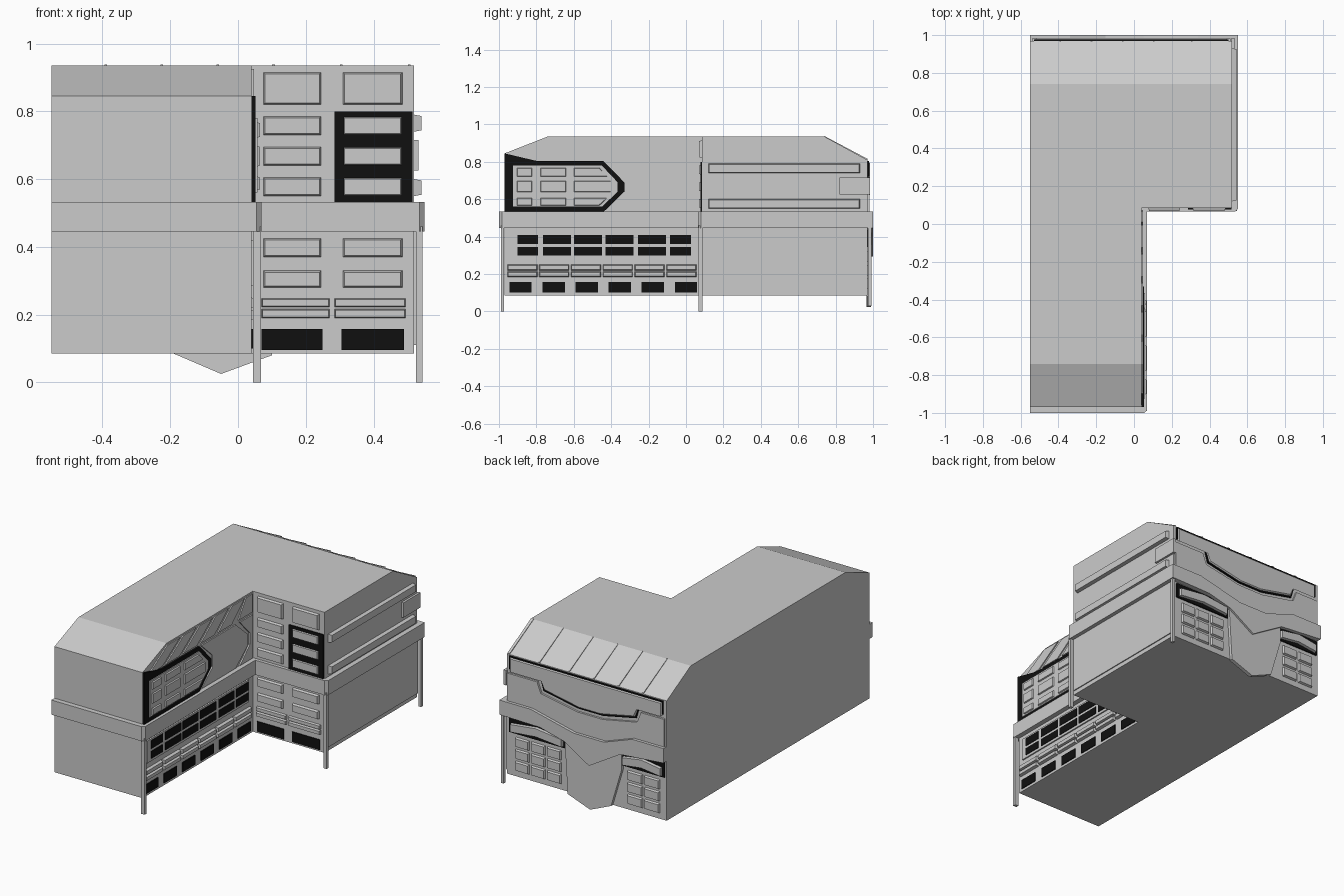
import bpy, bmesh
from mathutils import Vector

if "Cube" in bpy.data.objects:
    bpy.data.objects.remove(bpy.data.objects["Cube"])

black = bpy.data.materials.new("black")
black.diffuse_color = (0.005, 0.005, 0.005, 1)
black.use_nodes = True
black.node_tree.nodes["Principled BSDF"].inputs["Base Color"].default_value = black.diffuse_color


def to3(axis, p, d):
    u, v = p
    return {'x': (d, u, v), 'y': (u, d, v), 'z': (u, v, d)}[axis]


def finish(bm, name, mat=None):
    bmesh.ops.recalc_face_normals(bm, faces=bm.faces)
    me = bpy.data.meshes.new(name)
    bm.to_mesh(me)
    bm.free()
    ob = bpy.data.objects.new(name, me)
    bpy.context.collection.objects.link(ob)
    if mat:
        me.materials.append(mat)
    return ob


def add_prism(bm, pts, axis, a, b, taper=0.0):
    """Extrude a flat outline from a to b; taper pulls the b end inward."""
    n = len(pts)
    cu = (min(p[0] for p in pts) + max(p[0] for p in pts)) / 2
    cv = (min(p[1] for p in pts) + max(p[1] for p in pts)) / 2

    def pull(c, m):
        return c + taper * ((m > c) - (m < c)) if abs(m - c) > taper else c
    lo = [bm.verts.new(to3(axis, p, a)) for p in pts]
    hi = [bm.verts.new(to3(axis, (pull(p[0], cu), pull(p[1], cv)), b)) for p in pts]
    bm.faces.new(lo)
    bm.faces.new(hi)
    for i in range(n):
        j = (i + 1) % n
        bm.faces.new((lo[i], lo[j], hi[j], hi[i]))


def panels(name, outlines, axis, a, b, mat=None, taper=0.0):
    bm = bmesh.new()
    for o in outlines:
        add_prism(bm, o, axis, a, b, taper)
    return finish(bm, name, mat)


def rect(u0, u1, v0, v1):
    return [(u0, v0), (u1, v0), (u1, v1), (u0, v1)]


def grid(us, vs):
    return [rect(*u, *v) for u in us for v in vs]


# L-shaped body with the front and back roof slopes cut off
L = [(-.55, -.97), (.04, -.97), (.04, .085), (.52, .085), (.52, .97), (-.55, .97)]
bm = bmesh.new()
add_prism(bm, L, 'z', .085, .935)
bmesh.ops.recalc_face_normals(bm, faces=bm.faces)
for co, no in (((0, -.74, .935), (0, -.09, .23)), ((0, .74, .935), (0, .125, .23))):
    cut = bmesh.ops.bisect_plane(bm, geom=bm.verts[:] + bm.edges[:] + bm.faces[:], dist=1e-5,
                                 plane_co=co, plane_no=Vector(no).normalized(), clear_outer=True)
    edges = [e for e in bm.edges if e.is_boundary]
    bmesh.ops.holes_fill(bm, edges=edges, sides=0)
finish(bm, "building_body")

# Belt course around the building
panels("belt_course", [[(-.55, -1), (.055, -1), (.07, -.985), (.07, .065), (.535, .065),
                        (.55, .08), (.55, .98), (-.55, .98)]], 'z', .445, .533)

# Corner posts
bm = bmesh.new()
for x0, x1, y0, y1, z in ((.045, .068, -.99, -.972, 0), (.525, .545, .068, .088, 0),
                          (.528, .545, .972, .992, .03)):
    add_prism(bm, rect(x0, x1, y0, y1), 'z', z, .46)
finish(bm, "corner_posts")

# Courtyard wall of the long wing: lower floors
panels("lower_window_frame", [rect(-.935, .035, .285, .42)], 'x', .04, .048)
cols = [(-.90, -.79), (-.765, -.615), (-.60, -.45), (-.43, -.28), (-.257, -.107), (-.086, .027)]
panels("lower_windows", grid(cols, [(.30, .345), (.36, .41)]), 'x', .04, .051, black)
cols = [(-.955 + .17 * i, -.795 + .17 * i) for i in range(6)]
panels("spandrel_panels", grid(cols, [(.185, .213), (.22, .25)]), 'x', .04, .058, taper=.004)
cols = [(-.945 + .177 * i, -.825 + .177 * i) for i in range(6)]
panels("basement_windows", grid(cols, [(.10, .157)]), 'x', .04, .045, black)

# Courtyard wall of the long wing: big pointed window
panels("pointed_frame", [[(-.97, .845), (-.80, .805), (-.44, .803), (-.33, .69), (-.33, .64),
                          (-.44, .533), (-.97, .533)]], 'x', .04, .052, black)
panels("pointed_window", [[(-.925, .78), (-.45, .78), (-.365, .69), (-.365, .64),
                           (-.45, .56), (-.925, .56)]], 'x', .04, .057)
panels("window_panes", grid([(-.905, -.82), (-.78, -.64)], [(.565, .61), (.635, .70), (.72, .77)])
       + [[(-.60, .565), (-.46, .565), (-.42, .61), (-.60, .61)], rect(-.60, -.40, .635, .70),
          [(-.60, .72), (-.42, .72), (-.46, .77), (-.60, .77)]], 'x', .05, .065, taper=.005)
panels("chevron_panels", [
    [(-.42, .80), (-.09, .80), (.025, .70), (.025, .63), (-.09, .537), (-.42, .537),
     (-.31, .63), (-.31, .70)],
    [(-.05, .80), (.075, .80), (.075, .537), (-.05, .537), (.045, .63), (.045, .70)]],
    'x', .04, .048)

# Slanted panels beneath the roof edge
slants = [[(-.92 + .166 * i, .815), (-.79 + .166 * i, .815), (-.62 + .154 * i, .925),
           (-.74 + .154 * i, .925)] for i in range(5)]
slants.append([(-.06, .815), (.07, .815), (.07, .925), (.01, .925)])
panels("roof_edge_panels", slants, 'x', .04, .047)

# Courtyard wall of the short wing
panels("black_window_bay", [rect(.285, .515, .533, .80)], 'y', .085, .078, black)
two = [(.075, .245), (.31, .485)]
panels("bay_windows", grid(two, [(.55, .605), (.64, .695), (.73, .785), (.82, .915),
                                 (.28, .33), (.37, .425)]), 'y', .085, .07, taper=.005)
panels("wing_spandrels", grid([(.07, .27), (.285, .495)], [(.19, .216), (.222, .248)]),
       'y', .085, .07, taper=.003)
panels("wing_basement_windows", grid([(.07, .25), (.305, .49)], [(.095, .157)]),
       'y', .085, .08, black)

# East end wall
panels("east_rails", grid([(.12, .93)], [(.55, .60), (.74, .79)]), 'x', .52, .542, taper=.004)
panels("east_box", [rect(.82, .985, .625, .715)], 'x', .515, .533)
panels("east_lower_wall", [rect(.09, .97, .11, .45)], 'x', .52, .526)

# Back wall: dipping belt, central keel and lower cladding
panels("back_belt", [[(.55, .533), (.34, .533), (.05, .465), (-.15, .465), (-.34, .533),
                      (-.55, .533), (-.55, .445), (-.26, .42), (-.05, .295), (.12, .40),
                      (.28, .44), (.55, .445)]], 'y', .97, 1.0)
panels("back_keel", [[(.12, .40), (.10, .08), (-.05, .025), (-.19, .085), (-.26, .32),
                      (-.26, .42)]], 'y', .965, .988)

# Back wall: wide stepped sign panel with black rim
sign = [(.50, .805), (.50, .725), (.29, .725), (.27, .655), (.04, .61), (-.13, .61),
        (-.35, .655), (-.37, .725), (-.53, .725), (-.53, .805)]
panels("back_panel_rim", [sign], 'y', .97, .978, black)
panels("back_panel", [sign], 'y', .97, .984, taper=.013)
panels("back_apron", [[(.51, .70), (.31, .70), (.285, .635), (.04, .59), (-.13, .59),
                       (-.36, .635), (-.385, .70), (-.54, .70), (-.54, .53), (-.34, .53),
                       (-.15, .46), (.05, .46), (.34, .53), (.51, .53)]], 'y', .97, .982)

# Back wall: canopies and window grids
for side, x0, x1, n in (("left", .12, .50, 3), ("right", -.54, -.25, 2)):
    m = (x0 + x1) / 2
    panels(side + "_canopy_recess", [rect(x0, x1, .345, .435)], 'y', .97, .978, black)
    panels(side + "_canopy", [[(x0 + .015, .352), (m, .368), (x1 - .015, .352), (x1 - .015, .405),
                               (m, .425), (x0 + .015, .405)]], 'y', .97, .995, taper=.004)
    w = (x1 - x0 - .06) / n
    cols = [(x0 + .035 + w * i, x0 + .02 + w * (i + 1)) for i in range(n)]
    panels(side + "_back_windows", grid(cols, [(.12 + .072 * k, .178 + .072 * k) for k in range(3)]),
           'y', .97, .982, taper=.005)

# Ribs on the back roof slope
bm = bmesh.new()
for x in (-.39, -.225, -.06, .105, .305, .505):
    add_prism(bm, [(.74, .93), (.74, .938), (.97, .816), (.97, .805)], 'x', x - .004, x + .004)
finish(bm, "roof_ribs")
